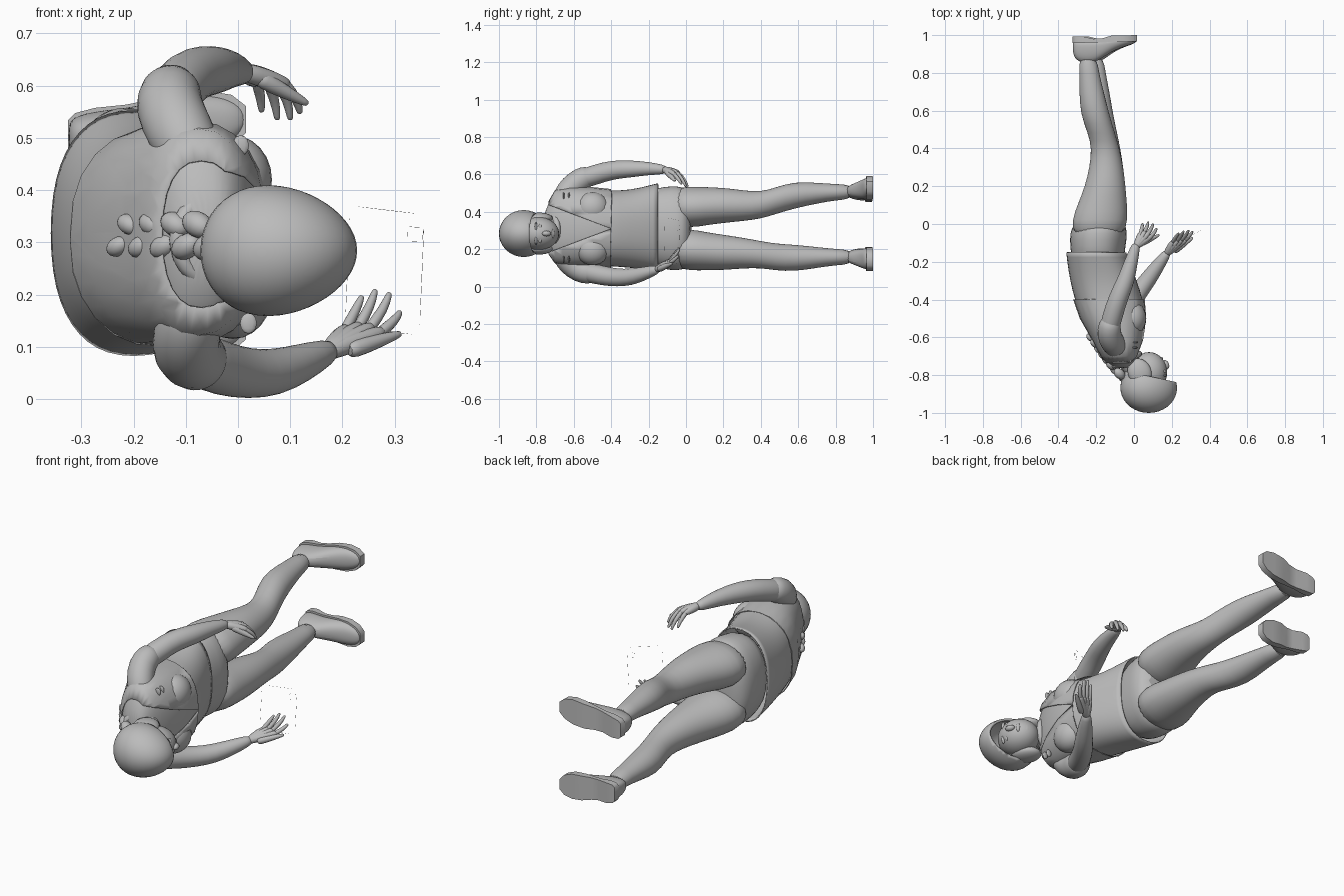
import bpy, bmesh, math
from mathutils import Vector, Matrix

if "Cube" in bpy.data.objects:
    bpy.data.objects.remove(bpy.data.objects["Cube"])

grey = bpy.data.materials.new("plain_grey")
grey.diffuse_color = (0.5, 0.5, 0.5, 1)
grey.use_nodes = True
grey.node_tree.nodes["Principled BSDF"].inputs["Base Color"].default_value = grey.diffuse_color
MID = 0.31  # body's plane of symmetry (body lies on its side)


def finish(name, bm, sub=1, solid=0):
    bmesh.ops.recalc_face_normals(bm, faces=bm.faces)
    me = bpy.data.meshes.new(name)
    bm.to_mesh(me)
    bm.free()
    me.materials.append(grey)
    ob = bpy.data.objects.new(name, me)
    bpy.context.collection.objects.link(ob)
    if sub:
        m = ob.modifiers.new("smooth", 'SUBSURF')
        m.levels = m.render_levels = sub
    if solid:
        ob.modifiers.new("thickness", 'SOLIDIFY').thickness = solid
    bpy.ops.object.select_all(action='DESELECT')
    ob.select_set(True)
    bpy.context.view_layer.objects.active = ob
    bpy.ops.object.shade_smooth_by_angle(angle=math.radians(50))
    return ob


def loft(rings, cap=(True, True)):
    bm = bmesh.new()
    loops = [[bm.verts.new(p) for p in r] for r in rings]
    n = len(loops[0])
    for a, b in zip(loops, loops[1:]):
        for i in range(n):
            bm.faces.new((a[i], a[(i + 1) % n], b[(i + 1) % n], b[i]))
    for on, l in zip(cap, (loops[0], loops[-1])):
        if on:
            bm.faces.new(l)
    return bm


def section(y, x0, x1, z0, z1, p=1.0, n=24, grow=0.0):
    """Rounded ring across the body axis; p < 1 makes it squarer."""
    pts = []
    for i in range(n):
        a = 2 * math.pi * i / n
        c, s = math.cos(a), math.sin(a)
        pts.append(Vector(((x0 + x1) / 2 + ((x1 - x0) / 2 + grow) * math.copysign(abs(c) ** p, c), y,
                           (z0 + z1) / 2 + ((z1 - z0) / 2 + grow) * math.copysign(abs(s) ** p, s))))
    return pts


def tube(name, pts, n=12, round_ends=True):
    """Limb through (x, y, z, radius) points."""
    P = [Vector(p[:3]) for p in pts]
    R = [p[3] for p in pts]
    T = [(P[min(i + 1, len(P) - 1)] - P[max(i - 1, 0)]).normalized() for i in range(len(P))]
    if round_ends:
        P = [P[0] - T[0] * R[0] * .6] + P + [P[-1] + T[-1] * R[-1] * .6]
        R = [R[0] * .6] + R + [R[-1] * .6]
        T = [T[0]] + T + [T[-1]]
    u = T[0].orthogonal().normalized()
    rings = []
    for p, r, t in zip(P, R, T):
        u = (u - t * u.dot(t)).normalized()
        v = t.cross(u)
        rings.append([p + r * (math.cos(a) * u + math.sin(a) * v)
                      for a in (2 * math.pi * k / n for k in range(n))])
    return finish(name, loft(rings))


def blob(name, c, r, rot=(0, 0, 0), seg=24):
    bm = bmesh.new()
    M = Matrix.Translation(c)
    for ang, ax in zip(rot, "XYZ"):
        M = M @ Matrix.Rotation(math.radians(ang), 4, ax)
    bmesh.ops.create_uvsphere(bm, u_segments=seg, v_segments=seg // 2, radius=1,
                              matrix=M @ Matrix.Diagonal((*r, 1)))
    return finish(name, bm, 0)


# Shirt: sections from neck to open hem
TORSO = [(-.765, -.1, -.02, .25, .37), (-.735, -.14, .0, .18, .45), (-.7, -.17, .02, .13, .51),
         (-.62, -.212, .045, .115, .525), (-.5, -.28, .06, .11, .525), (-.4, -.315, .05, .108, .515),
         (-.3, -.34, .015, .1, .518), (-.2, -.355, -.02, .087, .542), (-.15, -.36, -.04, .08, .555)]
finish("shirt", loft([section(*s, p=.85) for s in TORSO], (True, False)), 1, .006)
for s in (-1, 1):
    blob("chest", (-.01, -.5, MID + s * .11), (.075, .09, .085))

# Cropped jacket: shell over the upper torso, cut to a V at the front
bm = loft([section(*s, p=.85, grow=.007) for s in TORSO[1:7]], (False, False))
bmesh.ops.subdivide_edges(bm, edges=bm.edges[:], cuts=1)
tip = Vector((0, -.4, MID))
bmesh.ops.bisect_plane(bm, geom=bm.verts[:] + bm.edges[:] + bm.faces[:], plane_co=tip,
                       plane_no=(0, 1, 0), clear_outer=True)
for s in (-1, 1):
    bmesh.ops.bisect_plane(bm, geom=bm.verts[:] + bm.edges[:] + bm.faces[:], plane_co=tip,
                           plane_no=(0, .38, s))
opening = [f for f in bm.faces if (c := f.calc_center_median()).x > -.08
           and abs(c.z - MID) < .38 * (tip.y - c.y)]
bmesh.ops.delete(bm, geom=opening, context='FACES')
finish("jacket", bm, 0, .004)

# Trousers: pelvis and two legs
finish("pelvis", loft([section(*s, p=.9) for s in (
    (-.22, -.33, -.05, .12, .51), (-.15, -.335, -.05, .1, .53), (-.08, -.342, -.037, .085, .54),
    (-.02, -.335, -.035, .085, .538), (.03, -.29, -.07, .12, .5))]))
LEG_Y = (-.08, .03, .1, .2, .3, .4, .48, .58, .7, .8, .89)
LEG_X = (-.19, -.18, -.168, -.152, -.146, -.15, -.172, -.207, -.225, -.237, -.245)
LEG_XH = (.14, .148, .132, .108, .09, .074, .072, .077, .065, .052, .048)
LEG_ZH = (.1, .112, .103, .095, .083, .072, .072, .072, .056, .043, .04)
for name, shift, zs in (
        ("left_leg", 0, (.43, .425, .43, .435, .433, .434, .46, .49, .5, .505, .507)),
        ("right_leg", .035, (.2, .197, .19, .183, .18, .172, .158, .153, .156, .158, .158))):
    rings = []
    for y, x, h, w, z in zip(LEG_Y, LEG_X, LEG_XH, LEG_ZH, zs):
        x += shift * max(0, min(1, (y - .35) / .4))
        rings.append(section(y, x - h, x + h, z - w, z + w))
    finish(name, loft(rings))


# Shoes: sections run heel to toe, with a flat sole layer
def shoe(name, heel, toe):
    upper, sole = [], []
    for t, top, w in ((0, .91, .028), (.04, .87, .04), (.15, .852, .046), (.32, .852, .046),
                      (.45, .875, .05), (.6, .91, .056), (.78, .937, .057), (.92, .95, .044), (1, .965, .02)):
        x = heel[0] + t * (toe[0] - heel[0])
        z = heel[1] + t * (toe[1] - heel[1])
        base = .978 + .008 * t
        h = base - top
        upper.append([Vector((x, base - h * b, z + w * a)) for a, b in
                      ((-1, 0), (-1, .35), (-.85, .7), (-.45, 1), (.45, 1), (.85, .7), (1, .35), (1, 0))])
        arch = .014 if .3 < t < .5 else 0
        e = w + .006
        sole.append([Vector((x, y, z + a)) for a, y in
                     ((-e, base - .02), (e, base - .02), (e, base + .014 - arch), (-e, base + .014 - arch))])
    finish(name, loft(upper), 2)
    finish(name + "_sole", loft(sole), 0)


shoe("left_shoe", (-.325, .5), (.015, .535))
shoe("right_shoe", (-.29, .165), (.015, .14))

# Arms: sleeve, cuff, bare forearm, hand
tube("left_sleeve", [(-.085, -.66, .46, .06), (-.11, -.635, .51, .066), (-.135, -.585, .56, .066),
                     (-.128, -.53, .59, .062)], 16)
tube("left_arm", [(-.135, -.57, .57, .056), (-.098, -.43, .618, .053), (-.065, -.35, .628, .05),
                  (-.04, -.29, .63, .046), (-.015, -.2, .632, .036), (.008, -.12, .626, .026)], 16)
tube("right_sleeve", [(-.085, -.66, .17, .06), (-.1, -.625, .125, .066), (-.1, -.57, .088, .068),
                      (-.075, -.51, .072, .064)], 16)
tube("right_arm", [(-.085, -.54, .08, .055), (-.03, -.44, .057, .053), (.02, -.365, .048, .049),
                   (.07, -.3, .05, .046), (.12, -.23, .068, .038), (.17, -.16, .09, .026)], 16)
HANDS = {
    "left": ((.015, -.115, .625), ((.035, -.05, .61), (.055, -.045, .612), (.075, -.05, .61), (.09, -.065, .603)),
             ((.045, .0, .553), (.075, .008, .538), (.1, -.002, .538), (.118, -.025, .55)),
             (.045, -.1, .612), (.13, -.06, .567)),
    "right": ((.175, -.155, .092), ((.205, -.095, .132), (.23, -.088, .137), (.252, -.085, .135), (.272, -.085, .127)),
              ((.236, -.05, .194), (.262, -.04, .206), (.289, -.036, .2), (.309, -.042, .165)),
              (.22, -.14, .095), (.308, -.075, .124))}
for side, (wrist, bases, tips, th0, th1) in HANDS.items():
    w = Vector(wrist)
    for i, (b, t) in enumerate(zip(bases, tips)):
        b, t = Vector(b), Vector(t)
        k = b.lerp(t, .5) + (b - w).normalized() * .012
        tube(f"{side}_palm_{i}", [(*w, .021), (*w.lerp(b, .55), .021), (*b, .015)], 8)
        tube(f"{side}_finger_{i}", [(*b, .0125), (*k, .0105), (*t, .007)], 8)
    a, b = Vector(th0), Vector(th1)
    tube(f"{side}_thumb", [(*a, .02), (*a.lerp(b, .55), .015), (*b, .008)], 8)

# Neck and collar
tube("neck", [(-.06, -.68, .305, .06), (-.02, -.74, .3, .056), (.03, -.8, .292, .056)], 16)
bpy.ops.mesh.primitive_torus_add(major_radius=.078, minor_radius=.017, major_segments=28, minor_segments=8,
                                 location=(-.045, -.72, .305), rotation=(math.radians(90), 0, math.radians(25)))
collar = bpy.context.object
collar.name = "collar"
collar.data.materials.append(grey)
bpy.ops.object.shade_smooth()

# Head: face with features, hair cap and hairline band
HZ = .284
blob("face", (.075, -.79, HZ), (.1, .112, .088), (0, 0, -12), 32)
blob("jaw", (.09, -.725, HZ), (.05, .045, .05))
blob("nose", (.168, -.745, HZ), (.018, .026, .015), (0, 0, 20), 12)
blob("lips", (.142, -.713, HZ), (.012, .01, .025), seg=12)
for s in (-1, 1):
    blob("eye", (.158, -.78, HZ + s * .034), (.011, .01, .017), seg=12)
    blob("brow", (.164, -.802, HZ + s * .036), (.01, .007, .026), seg=12)
    blob("side_hair", (.03, -.785, HZ + s * .082), (.062, .075, .03), (0, 0, 25))
bm = bmesh.new()
bmesh.ops.create_uvsphere(bm, u_segments=36, v_segments=24, radius=1)
for v in bm.verts:
    x, y, z = v.co
    z *= 1 - .14 * x  # egg shape, narrower to the forehead
    v.co = (.078 + .15 * x, -.868 + .132 * y + .02 * min(0, x) * min(0, -y), HZ + .124 * z)
bmesh.ops.bisect_plane(bm, geom=bm.verts[:] + bm.edges[:] + bm.faces[:], plane_co=(.1, -.81, HZ),
                       plane_no=(.22, 1, 0), clear_outer=True)
finish("hair_cap", bm, 0, .012)
blob("back_hair", (.03, -.83, HZ), (.095, .1, .105))

# Braid: alternating plump strands down the back
for i in range(9):
    t = i / 8
    s = 1 if i % 2 else -1
    r = .034 - .01 * t
    blob("braid_strand", (-.055 - .175 * t, -.81 + .21 * t ** 1.2, .313 + s * .021),
         (r * 1.1, r * .8, r * .75), (0, s * 30, -40), 16)

# Chest pocket tabs
for x, z in ((-.015, .485), (.0, .145)):
    for dy in (-.014, .014):
        blob("pocket_tab", (x + .02, -.64 + dy, z), (.016, .005, .02), seg=12)


# Thin wire outline of the held pane
def wire(name, corners):
    P = [Vector((x, -.115 + (x - .21) * .57, z)) for x, z in corners]
    for a, b in zip(P, P[1:] + P[:1]):
        tube(name, [(*a, .0006), (*b, .0006)], 4, False)


wire("pane_outline", ((.215, .37), (.357, .353), (.347, .122), (.205, .14)))
wire("pane_window", ((.325, .33), (.355, .328), (.353, .3), (.323, .302)))
